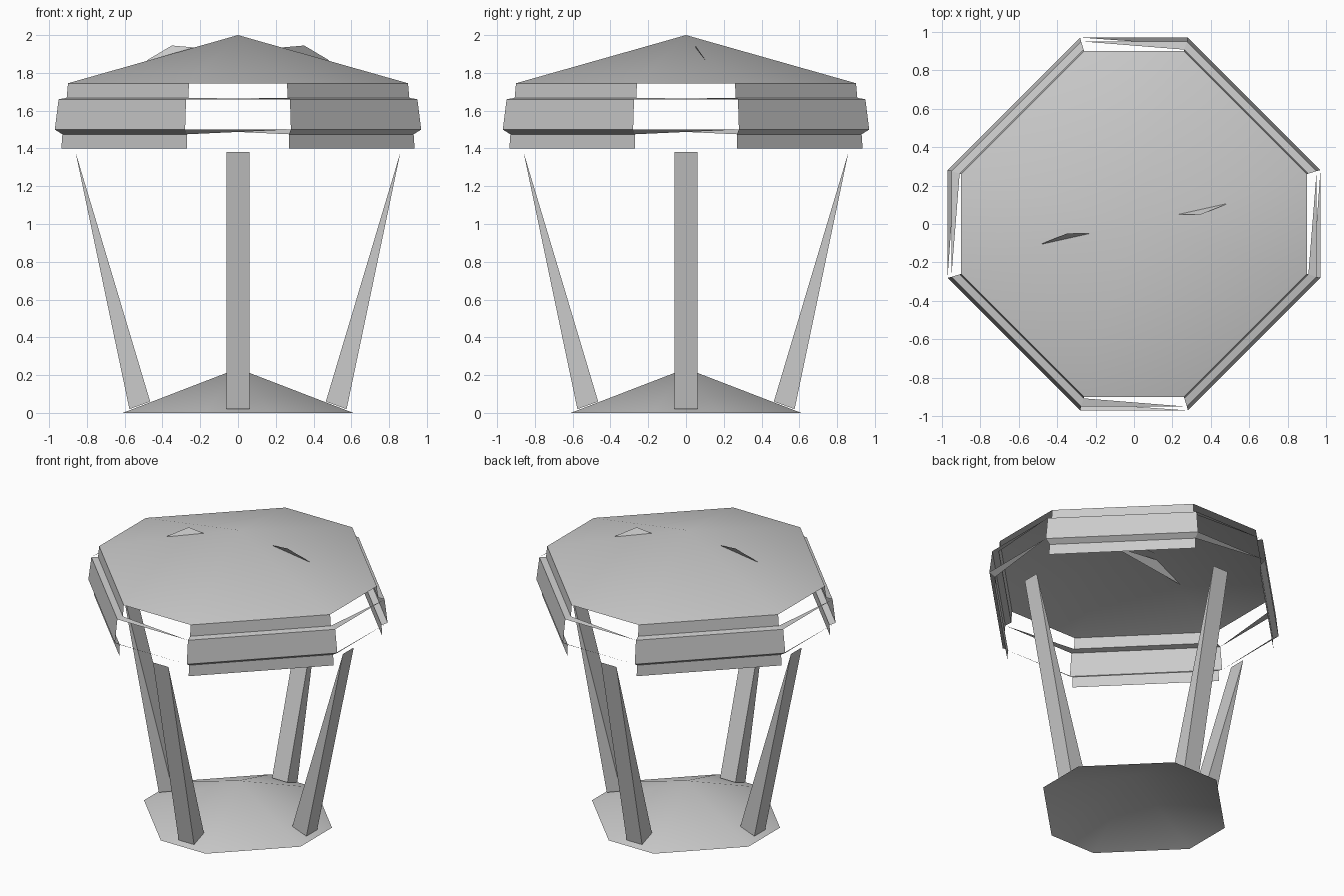
import bpy
from mathutils import Matrix
from math import pi

if "Cube" in bpy.data.objects:
    bpy.data.objects.remove(bpy.data.objects["Cube"])


def turn(k):
    return Matrix.Rotation(k * pi / 2, 4, 'Z')


def make(name, polys, turns=(0, 1, 2, 3), smooth=True):
    """Build one object from polygons repeated by quarter turns."""
    verts, faces, index = [], [], {}
    for k in turns:
        m = turn(k)
        for poly in polys:
            face = []
            for p in poly:
                q = tuple(round(c, 4) for c in m @ Matrix.Translation(p).translation)
                if q not in index:
                    index[q] = len(verts)
                    verts.append(q)
                face.append(index[q])
            faces.append(face)
    me = bpy.data.meshes.new(name)
    me.from_pydata(verts, [], faces)
    ob = bpy.data.objects.new(name, me)
    bpy.context.collection.objects.link(ob)
    if smooth:
        bpy.ops.object.select_all(action='DESELECT')
        ob.select_set(True)
        bpy.context.view_layer.objects.active = ob
        bpy.ops.object.shade_smooth_by_angle(angle=0.5)
    return ob


def cone(name, r, w, z, top):
    """Open octagonal cone with short axis sides and long diagonal sides."""
    apex = (0, 0, top)
    make(name, [[(r, -w, z), (r, w, z), apex], [(r, w, z), (w, r, z), apex]])


# roof and foot
cone("roof", 0.90, 0.26, 1.745, 2.0)
cone("base", 0.61, 0.175, 0.0, 0.235)

# stepped valance on the four diagonal sides: half-width, corner offset, height
steps = [(0.90, 0.26, 1.745), (0.907, 0.262, 1.668), (0.95, 0.275, 1.66),
         (0.97, 0.28, 1.50), (0.93, 0.27, 1.475), (0.935, 0.27, 1.40)]
bands = [[(r0, w0, z0), (r1, w1, z1), (w1, r1, z1), (w0, r0, z0)]
         for (r0, w0, z0), (r1, w1, z1) in zip(steps, steps[1:])]
make("valance_panels", bands, smooth=False)

# thin ledge slivers bridging the open axis sides
slivers = []
for (ri, wi, zi), (ro, wo, zo) in ((steps[1], steps[2]), (steps[4], steps[3])):
    slivers.append([(ro, -wo, zo), (ro, wo, zo), (ri, -wi, zi)])
make("ledge_slivers", slivers, smooth=False)

# wedge legs, splayed outward to a sharp top edge
h = 0.06
bo, bi, t = (0.575, 0.02), (0.465, 0.06), (0.86, 1.38)


def at(p, y):
    return (p[0], y, p[1])


leg = [[at(bo, -h), at(bo, h), at(t, h), at(t, -h)],
       [at(bi, h), at(bi, -h), at(t, -h), at(t, h)],
       [at(bi, -h), at(bo, -h), at(t, -h)],
       [at(bo, h), at(bi, h), at(t, h)],
       [at(bi, -h), at(bi, h), at(bo, h), at(bo, -h)]]
make("legs", leg, smooth=False)

# crossing braces under the roof whose tips poke through
make("roof_braces", [[(0.35, 0.05, 1.945), (0.485, 0.105, 1.865), (-0.15, 0.05, 1.90)]],
     turns=(0, 2), smooth=False)
